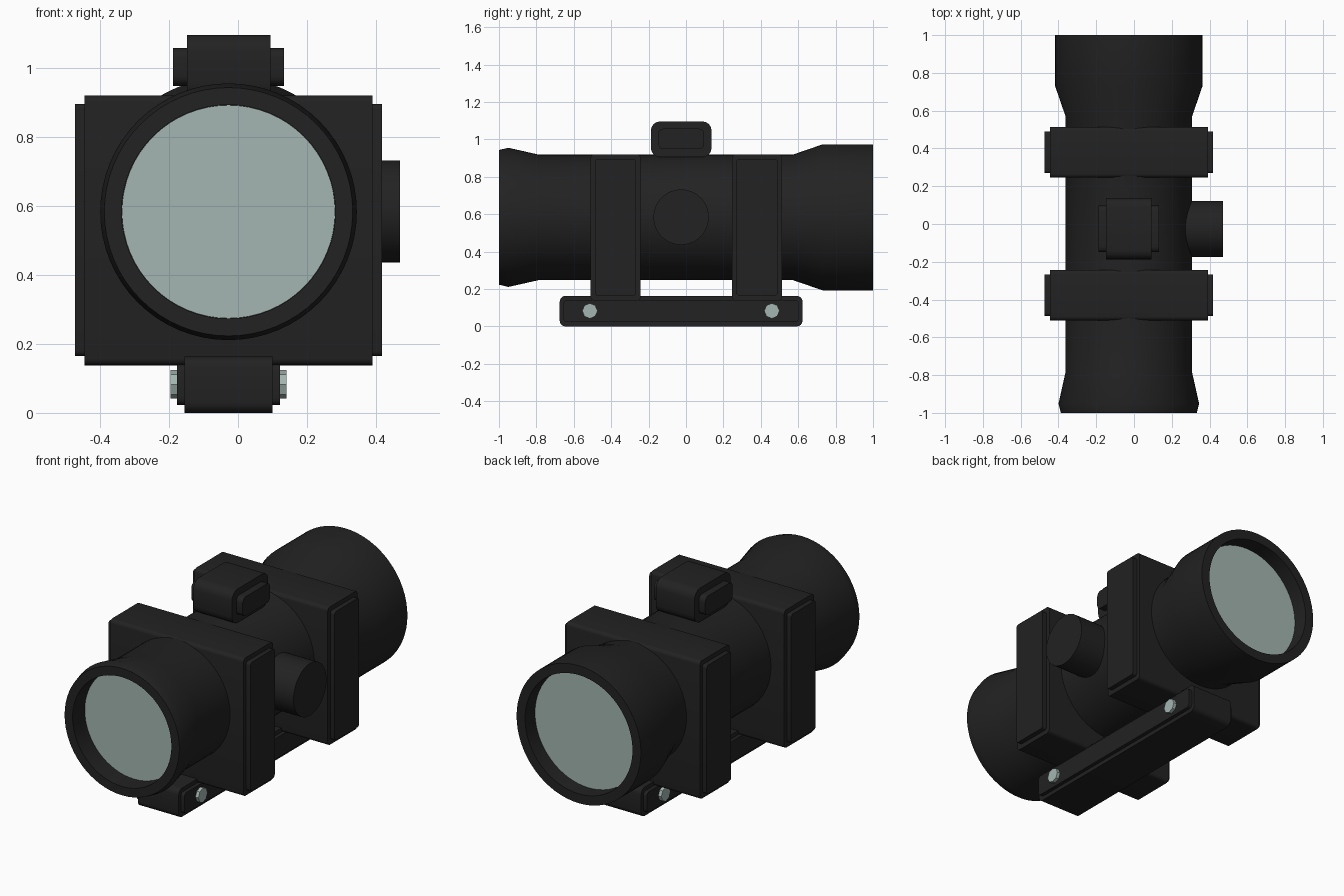
import bpy, bmesh, math
from mathutils import Matrix

if "Cube" in bpy.data.objects:
    bpy.data.objects.remove(bpy.data.objects["Cube"])

CX, CZ = -0.0275, 0.583   # optical axis


def material(name, rgb):
    m = bpy.data.materials.new(name)
    m.diffuse_color = (*rgb, 1)
    m.use_nodes = True
    m.node_tree.nodes["Principled BSDF"].inputs["Base Color"].default_value = m.diffuse_color
    return m


BLACK = material("matte black", (0.016, 0.016, 0.016))
GLASS = material("pale glass green", (0.37, 0.47, 0.44))


def finish(name, bm, mat):
    bmesh.ops.recalc_face_normals(bm, faces=bm.faces)
    me = bpy.data.meshes.new(name)
    bm.to_mesh(me)
    bm.free()
    me.materials.append(mat)
    ob = bpy.data.objects.new(name, me)
    bpy.context.collection.objects.link(ob)
    bpy.ops.object.select_all(action='DESELECT')
    bpy.context.view_layer.objects.active = ob
    ob.select_set(True)
    bpy.ops.object.shade_smooth_by_angle(angle=math.radians(30))
    return ob


def block(name, x, y, z, radius):
    """Box whose edges running along x are rounded."""
    bm = bmesh.new()
    bmesh.ops.create_cube(bm, size=1)
    for v in bm.verts:
        for i, (lo, hi) in enumerate((x, y, z)):
            v.co[i] = lo if v.co[i] < 0 else hi
    edges = [e for e in bm.edges if abs(e.verts[0].co.x - e.verts[1].co.x) > 1e-4]
    bmesh.ops.bevel(bm, geom=edges, offset=radius, segments=4, profile=0.5, affect='EDGES')
    return finish(name, bm, BLACK)


def cylinder(name, x, y, z, radius, sides, mat):
    """Cylinder along the x axis."""
    bm = bmesh.new()
    bmesh.ops.create_cone(bm, cap_ends=True, segments=sides, radius1=radius, radius2=radius,
                          depth=x[1] - x[0])
    bm.transform(Matrix.Translation(((x[0] + x[1]) / 2, y, z)) @ Matrix.Rotation(math.pi / 2, 4, 'Y'))
    return finish(name, bm, mat)


def lathe(name, profile, mat, sides=64):
    """Revolve (y, radius) points about the optical axis."""
    bm = bmesh.new()
    rings = []
    for y, r in profile:
        rings.append([bm.verts.new((CX + r * math.cos(a), y, CZ + r * math.sin(a)))
                      for a in (2 * math.pi * i / sides for i in range(sides))])
    for a, b in zip(rings, rings[1:]):
        for i in range(sides):
            j = (i + 1) % sides
            bm.faces.new((a[i], a[j], b[j], b[i]))
    bm.faces.new(rings[0])
    bm.faces.new(rings[-1])
    return finish(name, bm, mat)


# Main tube with flared ends and recessed bores
lathe("scope_tube", [(-0.88, 0.31), (-1.0, 0.31), (-1.0, 0.36), (-0.95, 0.372), (-0.785, 0.335),
                     (0.57, 0.335), (0.73, 0.39), (1.0, 0.39), (1.0, 0.337), (0.9, 0.337)], BLACK)

# Lenses
lathe("front_lens", [(-0.892, 0.309), (-0.885, 0.309)], GLASS)
lathe("rear_lens", [(0.905, 0.336), (0.912, 0.336)], GLASS)

# Mounting clamps with side plates
for label, y0, y1 in (("front", -0.51, -0.243), ("rear", 0.246, 0.513)):
    block(label + "_clamp", (CX - 0.418, CX + 0.418), (y0, y1), (0.138, 0.92), 0.02)
    block(label + "_clamp_plates", (CX - 0.445, CX + 0.445), (y0 + 0.024, y1 - 0.024),
          (0.165, 0.895), 0.015)

# Mounting rail with side plates
block("rail", (CX - 0.128, CX + 0.128), (-0.675, 0.623), (0.0, 0.163), 0.03)
block("rail_plates", (CX - 0.149, CX + 0.149), (-0.655, 0.603), (0.023, 0.14), 0.02)

# Rail bolts
for label, y in (("front", -0.514), ("rear", 0.459)):
    for side, s in (("left", -1), ("right", 1)):
        x = sorted((CX + s * 0.13, CX + s * 0.168))
        cylinder(f"{label}_{side}_bolt", x, y, 0.083, 0.041, 8, GLASS)

# Top turret with side plates, and side knob
block("top_turret", (CX - 0.121, CX + 0.121), (-0.188, 0.137), (0.905, 1.096), 0.05)
block("top_turret_plates", (CX - 0.161, CX + 0.161), (-0.149, 0.097), (0.948, 1.057), 0.028)
cylinder("side_knob", (0.25, 0.47), -0.026, 0.584, 0.148, 48, BLACK)
